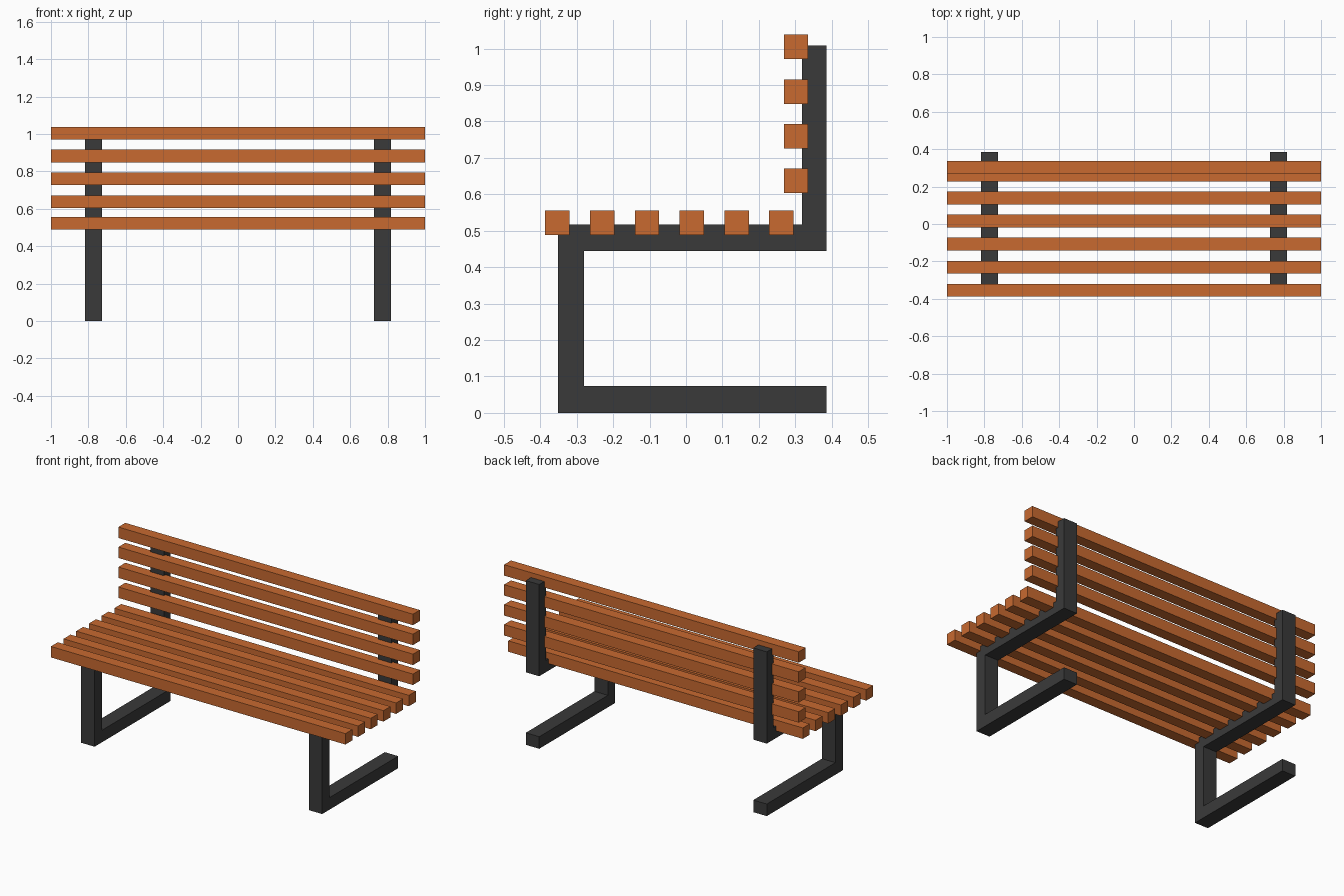
import bpy, bmesh

if "Cube" in bpy.data.objects:
    bpy.data.objects.remove(bpy.data.objects["Cube"])


def material(name, color):
    m = bpy.data.materials.new(name)
    m.diffuse_color = color
    m.use_nodes = True
    m.node_tree.nodes["Principled BSDF"].inputs["Base Color"].default_value = m.diffuse_color
    return m


wood = material("wood", (0.58, 0.144, 0.03, 1))
metal = material("dark_metal", (0.042, 0.042, 0.042, 1))


def finish(bm, name, mat):
    bmesh.ops.recalc_face_normals(bm, faces=bm.faces)
    mesh = bpy.data.meshes.new(name)
    bm.to_mesh(mesh)
    bm.free()
    mesh.materials.append(mat)
    obj = bpy.data.objects.new(name, mesh)
    bpy.context.collection.objects.link(obj)
    return obj


def slat(name, y, z, size=0.067):
    bm = bmesh.new()
    bmesh.ops.create_cube(bm, size=1)
    bmesh.ops.scale(bm, vec=(2, size, size), verts=bm.verts)
    obj = finish(bm, name, wood)
    obj.location = (0, y, z)


def frame(name, x, width=0.091):
    # side outline (y, z): foot, front post, seat rail, back post
    outline = [(0.385, 0), (0.385, 0.074), (-0.28, 0.074), (-0.28, 0.445),
               (0.385, 0.445), (0.385, 1.008), (0.319, 1.008), (0.319, 0.517),
               (-0.352, 0.517), (-0.352, 0)]
    bm = bmesh.new()
    face = bm.faces.new([bm.verts.new((-width / 2, y, z)) for y, z in outline])
    ext = bmesh.ops.extrude_face_region(bm, geom=[face], use_keep_orig=True)
    moved = [v for v in ext["geom"] if isinstance(v, bmesh.types.BMVert)]
    bmesh.ops.translate(bm, vec=(width, 0, 0), verts=moved)
    obj = finish(bm, name, metal)
    obj.location.x = x


# Bent side frames
frame("left_frame", -0.7725)
frame("right_frame", 0.7725)

# Seat slats, front to back
for i in range(6):
    slat(f"seat_slat_{i + 1}", -0.353 + 0.123 * i, 0.522)

# Backrest slats, bottom to top
for i in range(4):
    slat(f"back_slat_{i + 1}", 0.302, 0.637 + 0.1225 * i)
